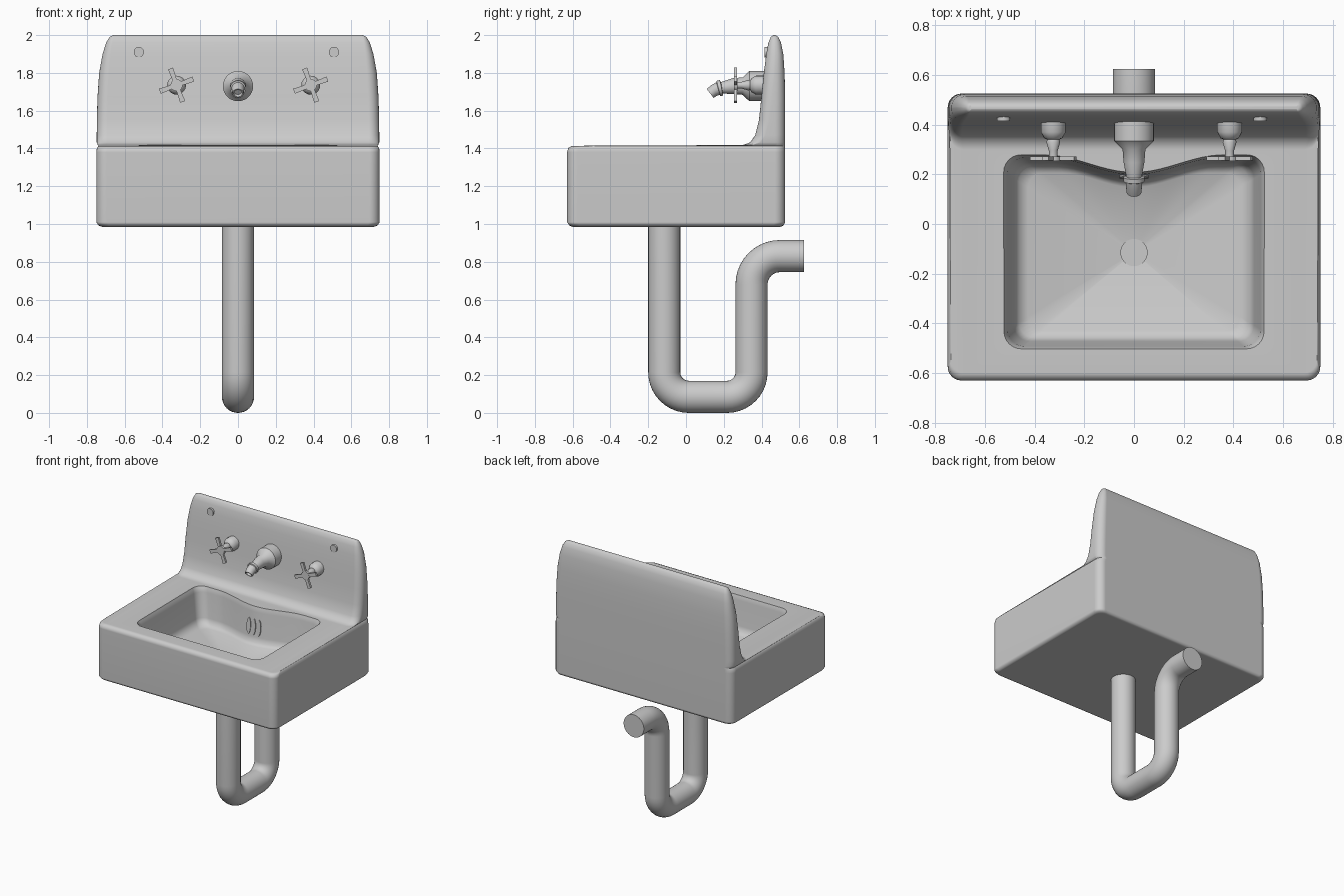
import bpy, bmesh
from math import sin, cos, pi, radians
from mathutils import Vector, Matrix

cube = bpy.data.objects.get("Cube")
if cube:
    bpy.data.objects.remove(cube, do_unlink=True)

grey = bpy.data.materials.new("plain_grey")
grey.use_nodes = True
grey.diffuse_color = (0.6, 0.6, 0.6, 1)
grey.node_tree.nodes["Principled BSDF"].inputs["Base Color"].default_value = (0.6, 0.6, 0.6, 1)


def finish(name, bm):
    bmesh.ops.recalc_face_normals(bm, faces=bm.faces)
    mesh = bpy.data.meshes.new(name)
    bm.to_mesh(mesh)
    bm.free()
    mesh.materials.append(grey)
    obj = bpy.data.objects.new(name, mesh)
    bpy.context.collection.objects.link(obj)
    return obj


def activate(obj):
    bpy.ops.object.select_all(action='DESELECT')
    obj.select_set(True)
    bpy.context.view_layer.objects.active = obj


def smooth(obj, angle=40):
    activate(obj)
    bpy.ops.object.shade_smooth_by_angle(angle=radians(angle))
    return obj


def loft(name, rings):
    """Skin a stack of equal-sized loops and cap both ends."""
    bm = bmesh.new()
    loops = [[bm.verts.new(p) for p in ring] for ring in rings]
    for a, b in zip(loops, loops[1:]):
        for i in range(len(a)):
            j = (i + 1) % len(a)
            bm.faces.new((a[i], a[j], b[j], b[i]))
    bm.faces.new(loops[0])
    bm.faces.new(loops[-1])
    return finish(name, bm)


def rounded_rect(hx, yf, yb, r, back_points=0, k=6):
    r = min(r, (yb - yf) * 0.48)
    corners = [(hx - r, yf + r), (hx - r, yb - r), (r - hx, yb - r), (r - hx, yf + r)]
    pts = []
    for c, (cx, cy) in enumerate(corners):
        for i in range(k + 1):
            a = (c - 1 + i / k) * pi / 2
            pts.append((cx + r * cos(a), cy + r * sin(a)))
        if c == 1:
            for i in range(1, back_points + 1):
                pts.append(((hx - r) * (1 - 2 * i / (back_points + 1)), yb))
    return pts


def tube(name, stations, x=0, n=32):
    """Round section along (y, z, radius, heading); heading 0 faces -y, 90 faces down."""
    rings = []
    for y, z, r, t in stations:
        t = radians(t)
        rings.append([(x + r * cos(a), y - r * sin(a) * sin(t), z + r * sin(a) * cos(t))
                      for a in (2 * pi * i / n for i in range(n))])
    return smooth(loft(name, rings))


def disc(name, loc, radius, depth, axis='Y', stretch=1, tilt=0, n=24):
    bm = bmesh.new()
    bmesh.ops.create_cone(bm, cap_ends=True, segments=n, radius1=radius, radius2=radius, depth=depth)
    m = Matrix.Translation(loc)
    if axis == 'Y':
        m = m @ Matrix.Rotation(radians(90 + tilt), 4, 'X')
    m = m @ Matrix.Diagonal((1, stretch, 1, 1))
    bmesh.ops.transform(bm, matrix=m, verts=bm.verts)
    return smooth(finish(name, bm))


# Basin body and splashback: height, front, back, half width
body_rows = [
    (0.985, -0.60, 0.50, 0.72), (0.992, -0.618, 0.516, 0.739), (1.01, -0.63, 0.525, 0.75),
    (1.38, -0.63, 0.525, 0.75), (1.403, -0.623, 0.525, 0.747), (1.414, -0.60, 0.525, 0.738),
    (1.418, 0.30, 0.525, 0.742), (1.432, 0.34, 0.525, 0.748), (1.47, 0.366, 0.525, 0.748),
    (1.55, 0.386, 0.525, 0.747), (1.67, 0.399, 0.525, 0.744), (1.8, 0.412, 0.522, 0.735),
    (1.9, 0.425, 0.515, 0.717), (1.96, 0.436, 0.503, 0.698), (1.99, 0.449, 0.489, 0.68),
    (2.0, 0.462, 0.474, 0.66)]
body = loft("sink_body", [[(x, y, z) for x, y in rounded_rect(hx, yf, yb, 0.055)]
                          for z, yf, yb, hx in body_rows])

# Bowl cutter: one outline with a bulged back edge, shrinking towards the drain
drain = Vector((0, -0.115))
outline = []
for x, y in rounded_rect(0.52, -0.5, 0.275, 0.07, back_points=25):
    if y > 0.27 and abs(x) < 0.36:
        y -= 0.07 * (0.5 + 0.5 * cos(pi * x / 0.36))
    outline.append(Vector((x, y)))
bowl_rows = [(1.45, 1.04), (1.425, 1.015), (1.405, 1.0), (1.38, 0.98), (1.2, 0.93),
             (1.165, 0.89), (1.145, 0.82), (1.09, 0.1)]
cutter = loft("bowl_cutter", [[(*(drain + (p - drain) * s), z) for p in outline]
                              for z, s in bowl_rows])
cutter.hide_render = True
cut = body.modifiers.new("bowl", 'BOOLEAN')
cut.operation = 'DIFFERENCE'
cut.solver = 'EXACT'
cut.object = cutter
activate(body)
bpy.ops.object.modifier_apply(modifier=cut.name)
bpy.data.objects.remove(cutter, do_unlink=True)
smooth(body, 50)
body.modifiers.new("even_shading", 'WEIGHTED_NORMAL').keep_sharp = True

# Drain and overflow slots
disc("drain_plug", (0, -0.115, 1.09), 0.055, 0.014, axis='Z')
for i in (-1, 0, 1):
    disc("overflow_slot", (i * 0.042, 0.187 - abs(i) * -0.0025, 1.27), 0.017, 0.008,
         stretch=3.5, tilt=-5)

# Trap pipe: down, along, up and out through the wall
pos, heading, pipe = Vector((drain.y, 1.0)), 90, []


def forward(d):
    global pos
    pos = pos + d * Vector((-cos(radians(heading)), -sin(radians(heading))))
    pipe.append((pos.x, pos.y, 0.085, heading))


def bend(angle, radius, steps=10):
    global heading
    half = angle / steps / 2
    for _ in range(steps):
        heading += half
        forward(2 * radius * abs(sin(radians(half))))
        heading += half
        pipe[-1] = (*pipe[-1][:3], heading)


forward(0)
forward(0.785)
bend(90, 0.13)
forward(0.202)
bend(90, 0.13)
forward(0.465)
bend(-90, 0.15)
forward(0.128)
tube("trap_pipe", pipe)

# Spout with wall flange, collar and hollow tip
tube("spout", [
    (0.43, 1.73, 0.08, 0), (0.335, 1.73, 0.08, 0), (0.30, 1.73, 0.046, 0), (0.25, 1.73, 0.042, 4),
    (0.19, 1.721, 0.031, 10), (0.188, 1.721, 0.042, 12), (0.172, 1.717, 0.042, 14),
    (0.17, 1.717, 0.034, 16), (0.15, 1.708, 0.032, 26), (0.128, 1.691, 0.03, 38),
    (0.128, 1.691, 0.023, 38), (0.142, 1.702, 0.021, 38)])

# Taps: turned stem, hub and cross handle
for side, x in (("right", -0.325), ("left", 0.385)):
    tube(side + "_tap_stem", [
        (0.43, 1.735, 0.05, 0), (0.37, 1.735, 0.05, 0), (0.345, 1.735, 0.036, 0),
        (0.34, 1.735, 0.024, 0), (0.33, 1.735, 0.028, 0), (0.295, 1.735, 0.018, 0),
        (0.26, 1.735, 0.018, 0)], x=x, n=20)
    disc(side + "_tap_hub", (x, 0.263, 1.735), 0.032, 0.018)
    bm = bmesh.new()
    for angle in range(0, 360, 90):
        arm = bmesh.ops.create_cube(bm, size=1)["verts"]
        for v in arm:
            outer = v.co.x > 0
            v.co = Vector((0.094 if outer else 0, v.co.y * 0.016, v.co.z * (0.028 if outer else 0.02)))
        bmesh.ops.rotate(bm, verts=arm, matrix=Matrix.Rotation(radians(angle - 20), 3, 'Y'))
        bmesh.ops.translate(bm, verts=arm, vec=(x, 0.263, 1.735))
    finish(side + "_tap_cross", bm)

# Mounting screw caps
for x in (-0.525, 0.508):
    disc("screw_cap", (x, 0.424, 1.91), 0.028, 0.018, n=10)
